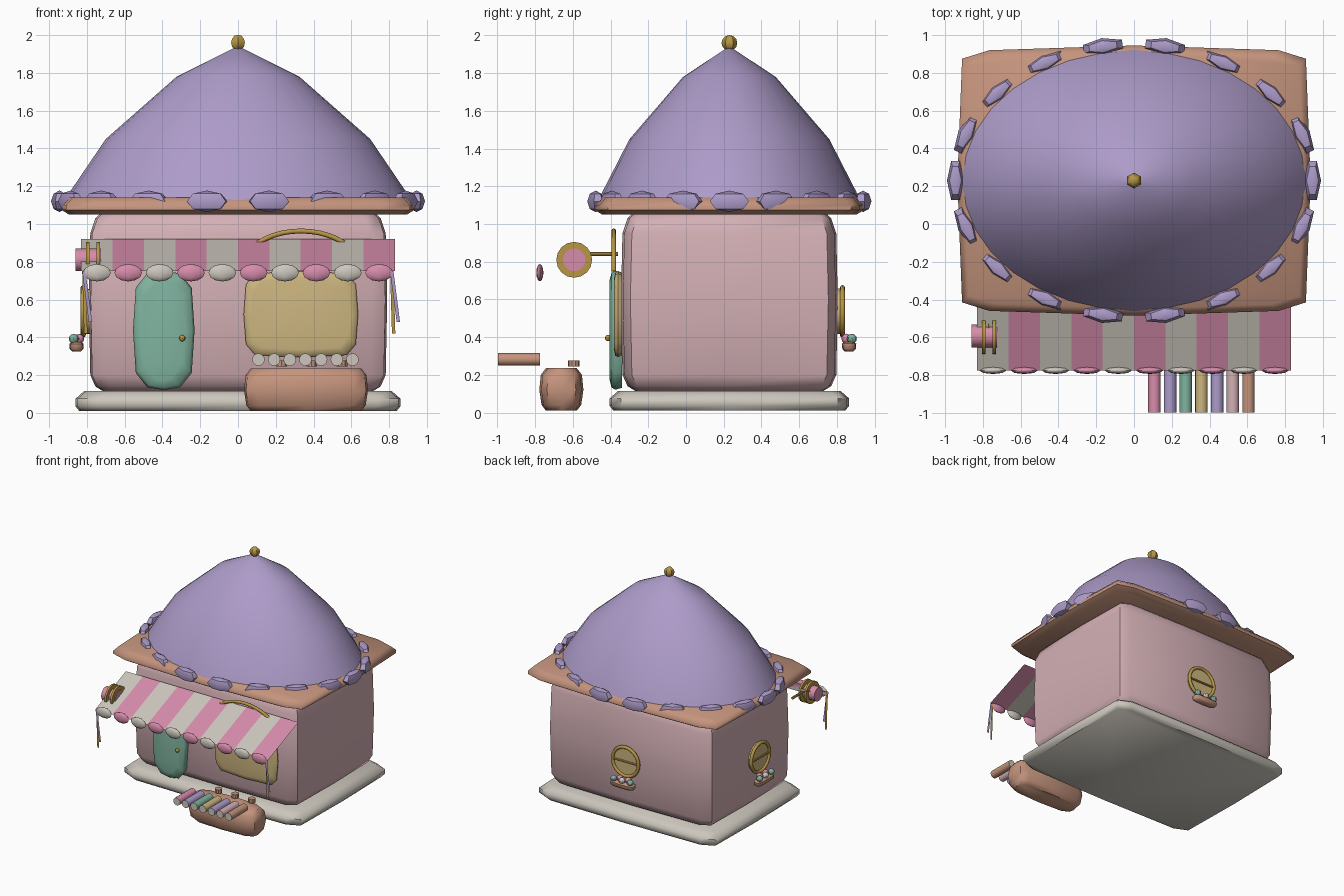
import bpy, bmesh
from math import sin, cos, pi, radians, atan2
from mathutils import Matrix, Vector

if "Cube" in bpy.data.objects:
    bpy.data.objects.remove(bpy.data.objects["Cube"], do_unlink=True)


def material(name, *srgb):
    m = bpy.data.materials.new(name)
    m.use_nodes = True
    col = [((c + 0.055) / 1.055) ** 2.4 for c in srgb] + [1]
    m.diffuse_color = col
    m.node_tree.nodes["Principled BSDF"].inputs["Base Color"].default_value = col
    return m


PURPLE = material("lavender", .68, .61, .79)
WALL = material("dusty_rose", .83, .69, .71)
PINK = material("pink", .84, .55, .67)
TEAL = material("sage_green", .50, .70, .62)
SAND = material("sand", .80, .71, .50)
GOLD = material("gold", .72, .59, .27)
COPPER = material("clay_brown", .77, .58, .49)
CREAM = material("cream", .80, .78, .74)


def finish(name, bm, mats, angle=35):
    bmesh.ops.recalc_face_normals(bm, faces=bm.faces)
    me = bpy.data.meshes.new(name)
    bm.to_mesh(me)
    bm.free()
    ob = bpy.data.objects.new(name, me)
    bpy.context.collection.objects.link(ob)
    for m in mats:
        me.materials.append(m)
    bpy.ops.object.select_all(action='DESELECT')
    ob.select_set(True)
    bpy.context.view_layer.objects.active = ob
    if angle:
        bpy.ops.object.shade_smooth_by_angle(angle=radians(angle))
    return ob


def loft(bm, rings):
    """Skin closed rings of points and cap both ends."""
    rows = [[bm.verts.new(p) for p in r] for r in rings]
    n = len(rows[0])
    for a, b in zip(rows, rows[1:]):
        for i in range(n):
            bm.faces.new((a[i], a[(i + 1) % n], b[(i + 1) % n], b[i]))
    bm.faces.new(rows[0])
    bm.faces.new(rows[-1])


def soft_box(name, mat, center, half, corner, layers, bulge=0.01, upright=False, angle=50):
    """Chamfered, slightly swollen box; layers are (depth, inset) pairs."""
    hx, hy = half
    cx, cy = corner
    bm = bmesh.new()
    rings = []
    for depth, inset in layers:
        a, b = hx - inset, hy - inset
        q = [(a, 0), (a - bulge, b - cy), (a - cx, b - bulge), (0, b)]
        pts = q + [(-u, v) for u, v in q[2::-1]]
        pts += [(-u, -v) for u, v in q[1:]] + [(u, -v) for u, v in q[2:0:-1]]
        rings.append([Vector((u, depth, v) if upright else (u, v, depth)) + Vector(center)
                      for u, v in pts])
    loft(bm, rings)
    return finish(name, bm, [mat], angle)


def rod(name, mats, a, b, r, sides=16):
    """Cylinder between two points; a second material colours its ends."""
    a, b = Vector(a), Vector(b)
    d = b - a
    bm = bmesh.new()
    M = Matrix.Translation((a + b) / 2) @ d.to_track_quat('Z', 'Y').to_matrix().to_4x4()
    bmesh.ops.create_cone(bm, cap_ends=True, segments=sides, radius1=r, radius2=r,
                          depth=d.length, matrix=M)
    if len(mats) > 1:
        for f in bm.faces:
            f.material_index = len(f.verts) > 4
    return finish(name, bm, mats)


def blob(name, mat, pos, scale, turn=0, sides=8, rings=6, angle=40):
    bm = bmesh.new()
    M = Matrix.Translation(pos) @ Matrix.Rotation(turn, 4, 'Z') @ Matrix.Diagonal((*scale, 1))
    bmesh.ops.create_uvsphere(bm, u_segments=sides, v_segments=rings, radius=1, matrix=M)
    return finish(name, bm, [mat], angle)


def sheet(name, mats, strips):
    """Flat quads, each given as (material index, four corners)."""
    bm = bmesh.new()
    for idx, pts in strips:
        bm.faces.new([bm.verts.new(p) for p in pts]).material_index = idx
    return finish(name, bm, mats, 0)


def tube(name, mat, pts, r, cyclic=False):
    cu = bpy.data.curves.new(name, 'CURVE')
    cu.dimensions = '3D'
    cu.bevel_depth = r
    cu.bevel_resolution = 2
    cu.use_fill_caps = True
    sp = cu.splines.new('POLY')
    sp.points.add(len(pts) - 1)
    for p, co in zip(sp.points, pts):
        p.co = (*co, 1)
    sp.use_cyclic_u = cyclic
    sp.use_smooth = True
    cu.materials.append(mat)
    ob = bpy.data.objects.new(name, cu)
    bpy.context.collection.objects.link(ob)
    return ob


MID = 0.23  # y centre of the house

# House body
soft_box("foundation", CREAM, (0, MID, 0), (.86, .635), (.12, .06),
         [(.01, .02), (.035, 0), (.075, 0), (.115, .045)])
soft_box("walls", WALL, (0, MID, 0), (.79, .575), (.08, .05),
         [(.115, .075), (.14, .035), (.2, .008), (.6, 0), (.95, .008), (1.03, .035), (1.07, .075)])
soft_box("eave", COPPER, (0, MID, 0), (.935, .715), (.17, .07),
         [(1.05, .04), (1.075, 0), (1.1, 0), (1.14, .035)], .025)

# Bell shaped oval roof with finial and ruffled rim
bm = bmesh.new()
loft(bm, [[(r * cos(2 * pi * i / 32), MID + .757 * r * sin(2 * pi * i / 32), z) for i in range(32)]
          for r, z in [(.94, 1.08), (.89, 1.17), (.70, 1.45), (.325, 1.78), (.015, 1.935)]])
finish("roof", bm, [PURPLE], 60)
blob("roof_finial", GOLD, (0, MID, 1.96), (.042, .042, .042), 0, 6, 6)
for i in range(18):
    t = 2 * pi * i / 18
    blob(f"roof_ruffle_{i}", PURPLE, (.945 * cos(t), MID + .72 * sin(t), 1.12),
         (.12, .045, .057), atan2(.72 * cos(t), -.945 * sin(t)), 6, 4)

# Door and shop window
soft_box("door", TEAL, (-.393, 0, .437), (.163, .316), (.075, .09),
         [(-.34, .01), (-.375, 0), (-.395, .012), (-.405, .05)], .015, True)
blob("door_knob", GOLD, (-.295, -.413, .395), (.017, .017, .017))
soft_box("shop_window", SAND, (.333, 0, .522), (.303, .228), (.06, .07),
         [(-.34, .01), (-.36, 0), (-.375, .008), (-.382, .04)], .012, True)
tube("window_arch", GOLD, [(.333 + .32 * cos(pi * i / 20), -.383, .75 + .213 * sin(pi * i / 20))
                           for i in range(21)], .013)

# Striped awning with scalloped edge
W = .166
sheet("awning", [CREAM, PINK],
      [(i % 2, [(x, -.355, .92), (x, -.775, .75), (x + W, -.775, .75), (x + W, -.355, .92)])
       for i, x in enumerate((n - 5) * W for n in range(10))])
for i in range(10):
    blob(f"awning_scallop_{i}", PINK if i % 2 else CREAM, ((i - 4.5) * W, -.775, .742),
         (.073, .019, .046), 0, 8, 6)

# Ribbons hanging from the awning ends
for side, x in (("right", -.825), ("left", .805)):
    for label, mat, lean, low in (("purple", PURPLE, .035, .48), ("gold", GOLD, .01, .42)):
        y = -.78 if label == "purple" else -.77
        sheet(f"{side}_{label}_ribbon", [mat],
              [(0, [(x, y, .75), (x + .018, y, .75), (x + lean + .018, y, low), (x + lean, y, low)])])

# Thread spool sign on its bracket
rod("spool_bracket", [GOLD], (-.77, -.36, .84), (-.77, -.56, .84), .011, 8)
rod("spool_thread", [PINK], (-.86, -.593, .81), (-.725, -.593, .81), .06)
for i, x in enumerate((-.795, -.74)):
    rod(f"spool_disc_{i}", [GOLD], (x - .009, -.593, .81), (x + .009, -.593, .81), .095)

# Display counter, pots and cloth rolls
soft_box("counter", COPPER, (.36, -.661, 0), (.328, .117), (.07, .04),
         [(.01, .035), (.04, .012), (.12, 0), (.2, .008), (.235, .035)])
for i in range(3):
    x = .23 + .16 * i
    rod(f"counter_pot_{i}", [COPPER], (x, -.595, .245), (x, -.595, .277), .03, 10)
for i, mat in enumerate((PINK, PURPLE, TEAL, SAND, PURPLE, WALL, COPPER)):
    x = .108 + .083 * i
    rod(f"cloth_roll_{i}", [mat, CREAM], (x, -.775, .282), (x, -.997, .282), .033)


# Round windows with flower boxes
def round_window(prefix, pos, turn):
    M = Matrix.Translation(pos) @ Matrix.Rotation(turn, 4, 'Z')

    def at(x, y, z):
        return M @ Vector((x, y, z))
    tube(prefix + "_frame", GOLD, [at(.125 * cos(2 * pi * i / 24), .025, .125 * sin(2 * pi * i / 24))
                                   for i in range(24)], .014, True)
    rod(prefix + "_pane", [SAND], at(0, -.02, 0), at(0, .022, 0), .12, 24)
    rod(prefix + "_bar", [GOLD], at(-.12, .025, 0), at(.12, .025, 0), .009, 8)
    box = soft_box(prefix + "_flower_box", COPPER, (0, .06, -.187), (.11, .038), (.02, .015),
                   [(-.025, .015), (-.012, .002), (.015, 0), (.024, .01)], .004)
    box.matrix_world = M
    for i, mat in enumerate((TEAL, PINK, CREAM, PINK, TEAL)):
        blob(f"{prefix}_flower_{i}", mat, at(-.08 + .04 * i, .06 + .015 * (-1) ** i, -.145),
             (.026, .026, .026))


round_window("back_window", (0, .805, .537), 0)
round_window("side_window", (-.795, .15, .537), pi / 2)
